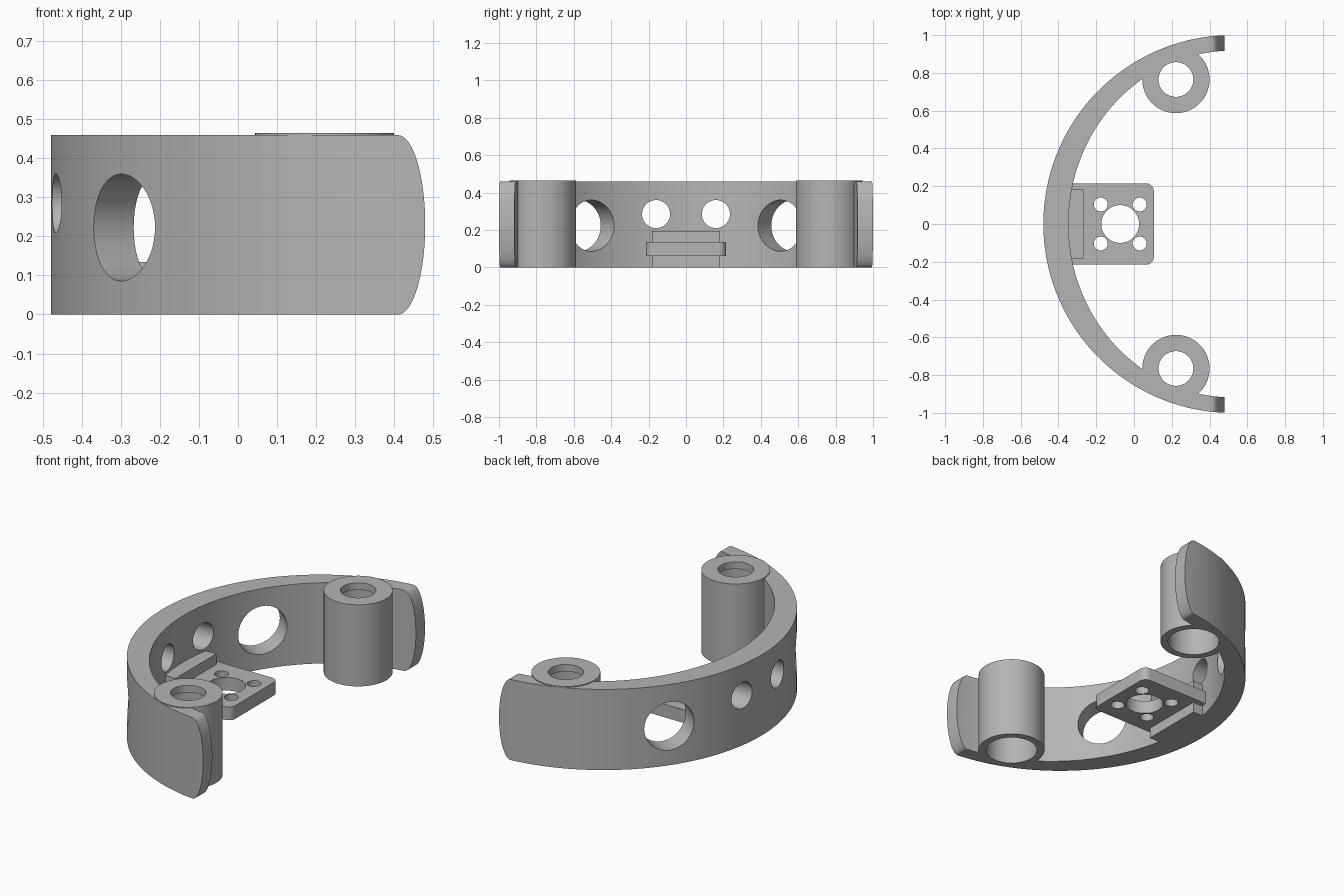
import bpy, bmesh, math
from mathutils import Matrix, Vector

old = bpy.data.objects.get("Cube")
if old:
    bpy.data.objects.remove(old, do_unlink=True)

HEIGHT = 0.46
ARC_X = 0.52        # centre of the curved band
BOSS = (0.222, 0.765)

grey = bpy.data.materials.new("plain grey")
grey.use_nodes = True
COLOUR = (0.46, 0.46, 0.46, 1)
grey.diffuse_color = COLOUR
grey.node_tree.nodes["Principled BSDF"].inputs["Base Color"].default_value = COLOUR


def prism(name, points, offset):
    """Extrude a flat outline along an offset vector."""
    bm = bmesh.new()
    face = bm.faces.new([bm.verts.new(p) for p in points])
    grown = bmesh.ops.extrude_face_region(bm, geom=[face])["geom"]
    moved = [g for g in grown if isinstance(g, bmesh.types.BMVert)]
    bmesh.ops.translate(bm, verts=moved, vec=Vector(offset))
    bmesh.ops.recalc_face_normals(bm, faces=bm.faces)
    mesh = bpy.data.meshes.new(name)
    bm.to_mesh(mesh)
    bm.free()
    mesh.materials.append(grey)
    obj = bpy.data.objects.new(name, mesh)
    bpy.context.collection.objects.link(obj)
    return obj


def ellipse(cx, cy, rx, ry, start, end, steps):
    return [(cx + rx * math.cos(a), cy + ry * math.sin(a))
            for a in (start + (end - start) * i / steps for i in range(steps + 1))]


def cylinder(name, x, y, radius, z0, z1, steps=64):
    ring = ellipse(x, y, radius, radius, 0, math.tau, steps)[:-1]
    return prism(name, [(px, py, z0) for px, py in ring], (0, 0, z1 - z0))


def box(name, x0, x1, y, z0, z1):
    return prism(name, [(x0, -y, z0), (x1, -y, z0), (x1, y, z0), (x0, y, z0)],
                 (0, 0, z1 - z0))


def wall_drill(y, z, radius, angle):
    """Horizontal drill through the band, pointing outwards at an angle from -x."""
    drill = cylinder("wall_drill", 0, 0, radius, 0.6, 1.2)
    turn = Matrix.Rotation(math.pi - angle, 4, 'Z') @ Matrix.Rotation(math.pi / 2, 4, 'Y')
    drill.data.transform(Matrix.Translation((ARC_X, y, z)) @ turn)
    return drill


def boolean(obj, cutters, operation='DIFFERENCE'):
    for cutter in cutters:
        cutter.hide_render = True
        mod = obj.modifiers.new("cut", 'BOOLEAN')
        mod.operation, mod.solver, mod.object = operation, 'EXACT', cutter
    bpy.context.view_layer.update()
    graph = bpy.context.evaluated_depsgraph_get()
    mesh = bpy.data.meshes.new_from_object(obj.evaluated_get(graph))
    obj.modifiers.clear()
    obj.data = mesh
    for cutter in cutters:
        bpy.data.objects.remove(cutter, do_unlink=True)


def boss_drills(side):
    """Narrow top hole and wide counterbore from below."""
    x, y = BOSS
    return [cylinder("hole", x, side * y, 0.092, -0.1, 0.6),
            cylinder("counterbore", x, side * y, 0.138, -0.1, 0.425)]


# Curved band, thickest in the middle and thinner at the tips
quarter = math.pi / 2
outer = ellipse(ARC_X, 0, 1, 1, quarter, 3 * quarter, 120)
inner = ellipse(ARC_X, 0, 0.867, 0.918, 3 * quarter, quarter, 120)
band = prism("curved_band", [(x, y, 0) for x, y in outer + inner], (0, 0, HEIGHT))

# Rounded tips
tip = ellipse(0.41, HEIGHT / 2, 0.07, HEIGHT / 2, -quarter, quarter, 32)
side_outline = [(-0.7, HEIGHT)] + [(-0.7, 0)] + tip
trim = prism("tip_trim", [(x, -1.2, z) for x, z in side_outline], (0, 2.4, 0))
boolean(band, [trim], 'INTERSECT')

# Wall openings: two large angled ones, two small straight ones
drills = []
for side in (-1, 1):
    drills.append(wall_drill(0, 0.223, 0.137, side * math.radians(35)))
    drills.append(wall_drill(side * 0.16, 0.285, 0.075, 0))
    drills += boss_drills(side)
boolean(band, drills)

# Hollow bosses near both tips
bosses = []
for side, label in ((-1, "right_boss"), (1, "left_boss")):
    boss = cylinder(label, BOSS[0], side * BOSS[1], 0.178, 0, 0.465, 80)
    boolean(boss, boss_drills(side))
    bosses.append(boss)

# Mounting block behind the plate
block = box("mounting_block", -0.38, -0.265, 0.183, 0, 0.195)

# Plate with rounded front corners and five holes
corner = 0.04
front = []
for side in (-1, 1):
    front += ellipse(0.105 - corner, side * (0.215 - corner), corner, corner,
                     min(side, 0) * quarter, max(side, 0) * quarter, 8)
outline = [(-0.36, 0.215), (-0.36, -0.215)] + front
plate = prism("motor_plate", [(x, y, 0.06) for x, y in outline], (0, 0, 0.075))
holes = [cylinder("hole", -0.073, 0, 0.1, -0.1, 0.3)]
for dx in (-1, 1):
    for dy in (-1, 1):
        holes.append(cylinder("hole", -0.073 + dx * 0.103, dy * 0.103, 0.037, -0.1, 0.3, 32))
boolean(plate, holes)

# Smooth shading with sharp edges kept
for obj in [band, block, plate] + bosses:
    bpy.ops.object.select_all(action='DESELECT')
    obj.select_set(True)
    bpy.context.view_layer.objects.active = obj
    bpy.ops.object.shade_smooth_by_angle(angle=math.radians(30))
